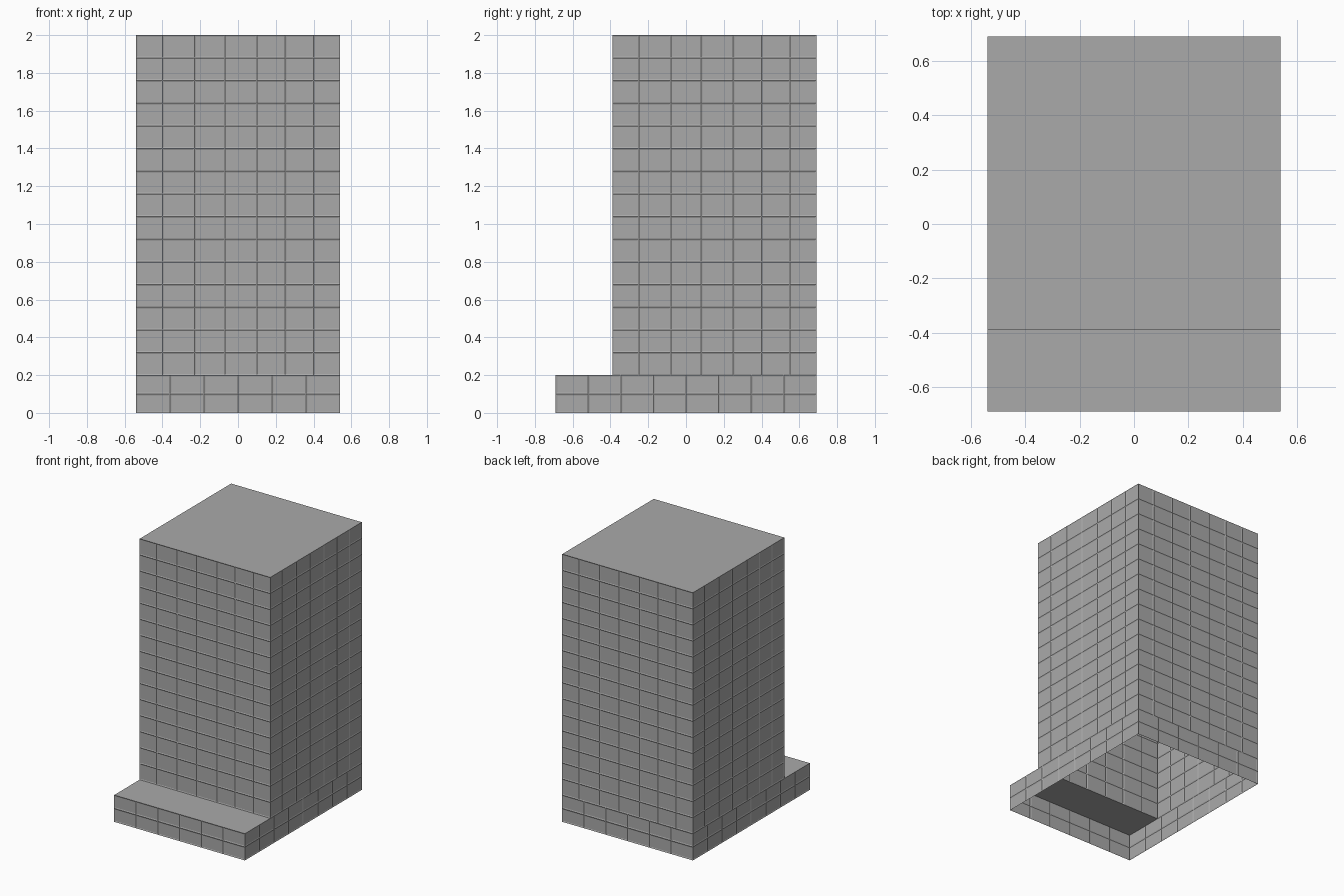
import bpy, bmesh, math
from mathutils import Matrix, Vector

cube = bpy.data.objects.get("Cube")
if cube:
    bpy.data.objects.remove(cube)

concrete = bpy.data.materials.new("grey concrete")
concrete.use_nodes = True
GREY = (0.4, 0.4, 0.4, 1)
concrete.diffuse_color = GREY
concrete.node_tree.nodes["Principled BSDF"].inputs["Base Color"].default_value = GREY

HALF = 0.54           # half the building width
BACK, FRONT = 0.69, -0.69
TOWER_FRONT = -0.39
PODIUM_TOP, TOP = 0.2, 2.0


def finish(name, bm):
    mesh = bpy.data.meshes.new(name)
    bm.to_mesh(mesh)
    bm.free()
    mesh.materials.append(concrete)
    obj = bpy.data.objects.new(name, mesh)
    bpy.context.collection.objects.link(obj)


def even(a, b, n):
    return [a + (b - a) * i / n for i in range(n + 1)]


def wall(name, stops, levels, distance, angle, centre_y, border):
    """Grid of shallow window panels, facing -y before it is turned."""
    bm = bmesh.new()
    turn = Matrix.Translation((0, centre_y, 0)) @ Matrix.Rotation(angle, 4, "Z")
    grid = [[bm.verts.new(turn @ Vector((u, -distance, z))) for u in stops] for z in levels]
    for low, high in zip(grid, grid[1:]):
        for i in range(len(stops) - 1):
            bm.faces.new((low[i], low[i + 1], high[i + 1], high[i]))
    bm.normal_update()
    bmesh.ops.inset_individual(bm, faces=bm.faces[:], thickness=border, depth=-0.003)
    finish(name, bm)


def slab(name, y0, y1, z):
    bm = bmesh.new()
    corners = [(-HALF, y0), (HALF, y0), (HALF, y1), (-HALF, y1)]
    bm.faces.new([bm.verts.new((x, y, z)) for x, y in corners])
    finish(name, bm)


SIDES = ["front", "left", "back", "right"]

# Tower: the same window bays on all four sides
bays = [-HALF, -0.40, -0.23, -0.07, 0.10, 0.25, 0.40, HALF]
floors = even(PODIUM_TOP, TOP, 15)
for i, side in enumerate(SIDES):
    wall("tower_wall_" + side, bays, floors, HALF, i * math.pi / 2,
         (TOWER_FRONT + BACK) / 2, 0.01)
slab("tower_roof", TOWER_FRONT, BACK, TOP)

# Podium: two rows of panels around the whole base, open underneath
rows = even(0, PODIUM_TOP, 2)
for i, side in enumerate(SIDES):
    across = i % 2 == 0
    length, distance = (HALF, BACK) if across else (BACK, HALF)
    wall("podium_wall_" + side, even(-length, length, 6 if across else 8), rows,
         distance, i * math.pi / 2, 0, 0.012)
slab("podium_roof", FRONT, TOWER_FRONT, PODIUM_TOP)
